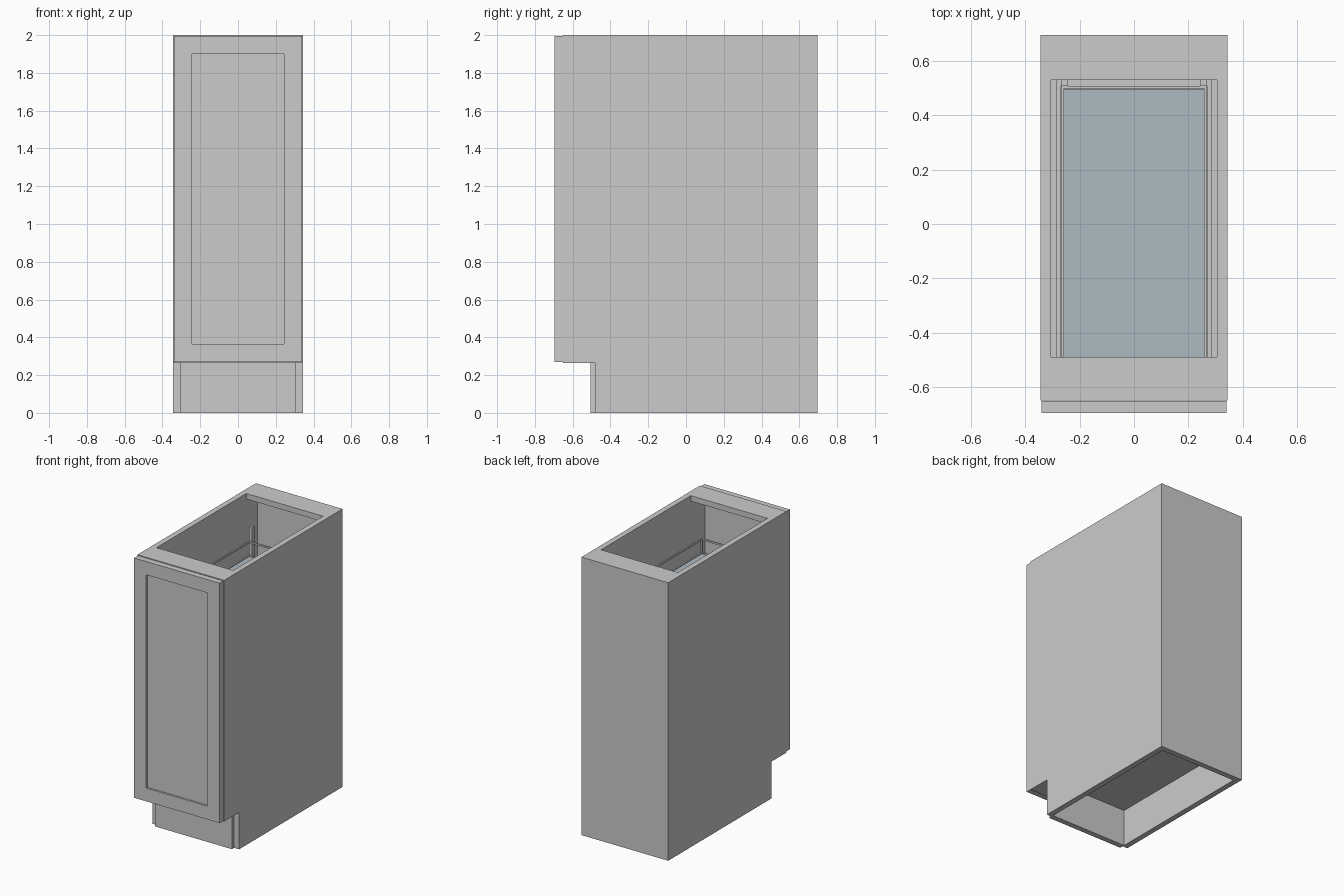
import bpy, bmesh

if "Cube" in bpy.data.objects:
    bpy.data.objects.remove(bpy.data.objects["Cube"])

T = 0.04  # board thickness


def finish(name, bm, mat=None):
    me = bpy.data.meshes.new(name)
    bmesh.ops.recalc_face_normals(bm, faces=bm.faces)
    bm.to_mesh(me)
    bm.free()
    ob = bpy.data.objects.new(name, me)
    bpy.context.collection.objects.link(ob)
    if mat:
        me.materials.append(mat)
    return ob


def add_box(bm, x, y, z):
    vs = bmesh.ops.create_cube(bm, size=1)["verts"]
    for v in vs:
        v.co = [(a + b) / 2 + c * (b - a) for (a, b), c in zip((x, y, z), v.co)]


def box(name, x, y, z, mat=None):
    bm = bmesh.new()
    add_box(bm, x, y, z)
    return finish(name, bm, mat)


def mirrored_box(name, x, y, z):
    bm = bmesh.new()
    add_box(bm, x, y, z)
    add_box(bm, (-x[1], -x[0]), y, z)
    return finish(name, bm)


def frame(name, hx, y0, y1, z, w):
    """Rectangular ring of bars of width w."""
    bm = bmesh.new()
    add_box(bm, (-hx, -hx + w), (y0, y1), z)
    add_box(bm, (hx - w, hx), (y0, y1), z)
    add_box(bm, (-hx + w, hx - w), (y0, y0 + w), z)
    add_box(bm, (-hx + w, hx - w), (y1 - w, y1), z)
    return finish(name, bm)


glass = bpy.data.materials.new("tinted_glass")
glass.diffuse_color = (0.42, 0.49, 0.54, 1)
glass.use_nodes = True
glass.node_tree.nodes["Principled BSDF"].inputs["Base Color"].default_value = glass.diffuse_color

# Carcass: side panels with a toe notch
bm = bmesh.new()
profile = [(-0.48, 0), (0.695, 0), (0.695, 2), (-0.65, 2), (-0.65, 0.265), (-0.48, 0.265)]
for x in (-0.345, 0.345 - T):
    f = bm.faces.new([bm.verts.new((x, y, z)) for y, z in profile])
    ext = bmesh.ops.extrude_face_region(bm, geom=[f])["geom"]
    for v in ext:
        if isinstance(v, bmesh.types.BMVert):
            v.co.x += T
finish("side_panels", bm)

IN = (-0.305, 0.305)
box("back_panel", IN, (0.695 - T, 0.695), (0, 2 - T))
box("bottom_panel", IN, (-0.65, 0.695 - T), (0.265, 0.265 + T))
box("front_stretcher", IN, (-0.65, -0.49), (2 - T, 2))
box("back_stretcher", IN, (0.53, 0.695), (2 - T, 2))
box("toe_kick", IN, (-0.505, -0.465), (0, 0.265))

# Door with a recessed centre panel
bm = bmesh.new()
add_box(bm, (-0.34, 0.34), (-0.695, -0.652), (0.27, 1.995))
bm.normal_update()
front = min(bm.faces, key=lambda f: f.calc_center_median().y)
bmesh.ops.inset_region(bm, faces=[front], thickness=0.135)
front_verts = list(bmesh.ops.extrude_discrete_faces(bm, faces=[front])["faces"][0].verts)
for v in front_verts:
    v.co.y += 0.014
finish("door", bm)

# Pull-out unit: rear posts, slides and three railed trays
mirrored_box("rear_posts", (0.243, 0.268), (0.508, 0.533), (0.33, 1.78))
mirrored_box("slides", (0.268, 0.285), (-0.55, 0.53), (0.31, 0.36))
for i, z in enumerate((0.36, 0.96, 1.56)):
    box(f"tray_shelf_{i}", (-0.262, 0.262), (-0.55, 0.508), (z, z + 0.012), glass)
    frame(f"tray_frame_{i}", 0.27, -0.56, 0.508, (z - 0.008, z + 0.02), 0.012)
    frame(f"tray_rail_{i}", 0.268, -0.56, 0.508, (z + 0.108, z + 0.12), 0.01)
    mirrored_box(f"rail_uprights_{i}", (0.258, 0.268), (-0.56, -0.55), (z + 0.02, z + 0.108))
